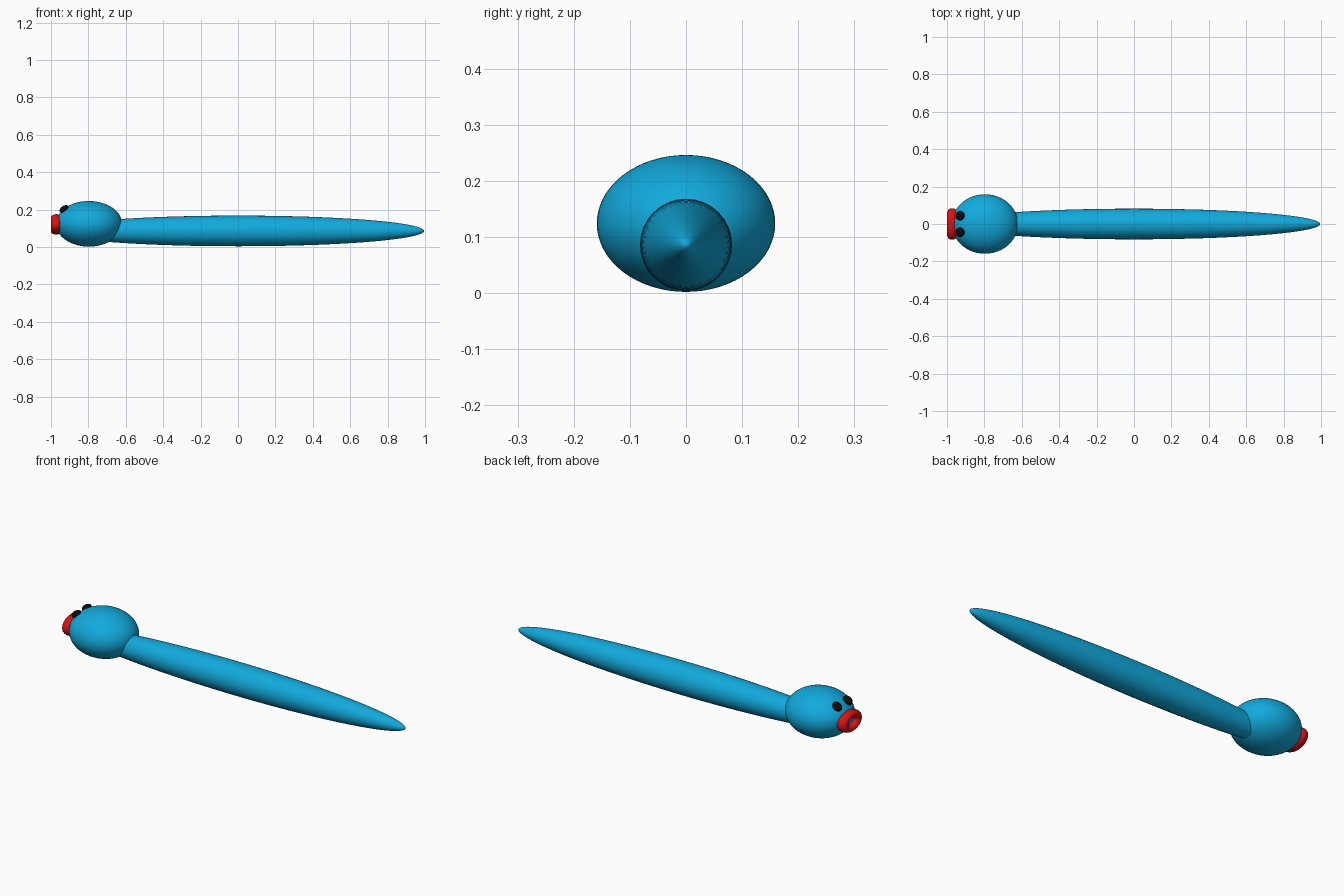
import bpy, bmesh, math
from mathutils import Matrix

if "Cube" in bpy.data.objects:
    bpy.data.objects.remove(bpy.data.objects["Cube"])


def material(name, rgb):
    m = bpy.data.materials.new(name)
    m.diffuse_color = (*rgb, 1)
    m.use_nodes = True
    m.node_tree.nodes["Principled BSDF"].inputs["Base Color"].default_value = m.diffuse_color
    return m


BLUE = material("bright_blue", (0.006, 0.40, 0.72))
RED = material("red", (0.70, 0.006, 0.006))
BLACK = material("black", (0.004, 0.004, 0.004))


def finish(name, bm, mat, matrix=Matrix()):
    """Turn a bmesh into a smooth, single-colour object."""
    bm.transform(matrix)
    bmesh.ops.recalc_face_normals(bm, faces=bm.faces)
    for f in bm.faces:
        f.smooth = True
    me = bpy.data.meshes.new(name)
    bm.to_mesh(me)
    bm.free()
    me.materials.append(mat)
    ob = bpy.data.objects.new(name, me)
    bpy.context.collection.objects.link(ob)
    return ob


def ellipsoid(name, centre, radii, mat, tilt=0.0, segs=32, rings=20):
    bm = bmesh.new()
    bmesh.ops.create_uvsphere(bm, u_segments=segs, v_segments=rings, radius=1)
    place = Matrix.Translation(centre) @ Matrix.Rotation(tilt, 4, 'Y')
    return finish(name, bm, mat, place @ Matrix.Diagonal((*radii, 1)))


# Head and eyes
ellipsoid("head", (-0.797, 0, 0.124), (0.177, 0.159, 0.122), BLUE, segs=48, rings=32)
for side, y in (("left", -0.044), ("right", 0.044)):
    ellipsoid(side + "_eye", (-0.930, y, 0.203), (0.027, 0.025, 0.017),
              BLACK, math.radians(-35), 20, 12)

# Long tapering body: a lathed ellipse that starts inside the head
bm = bmesh.new()
SEGS, RINGS = 32, 40
start = math.acos(-0.80 / 0.995)
loops = []
for i in range(RINGS):
    t = start * (1 - i / RINGS)
    x, r = 0.995 * math.cos(t), 0.082 * math.sin(t)
    loops.append([bm.verts.new((x, r * math.cos(a), 0.086 + r * math.sin(a)))
                  for a in (2 * math.pi * k / SEGS for k in range(SEGS))])
for a, b in zip(loops, loops[1:]):
    for k in range(SEGS):
        n = (k + 1) % SEGS
        bm.faces.new((a[k], a[n], b[n], b[k]))
bm.faces.new(loops[0])
tip = bm.verts.new((0.995, 0, 0.086))
for k in range(SEGS):
    bm.faces.new((loops[-1][k], loops[-1][(k + 1) % SEGS], tip))
finish("body", bm, BLUE)

# Open mouth: an oval ring of lips facing -x
bm = bmesh.new()
MAJ, MIN = 40, 16
lips = []
for i in range(MAJ):
    u = 2 * math.pi * i / MAJ
    ring = []
    for j in range(MIN):
        v = 2 * math.pi * j / MIN
        d = 0.058 + 0.026 * math.cos(v)
        ring.append(bm.verts.new((-0.972 + 0.028 * math.sin(v),
                                  d * math.cos(u), 0.121 + 0.65 * d * math.sin(u))))
    lips.append(ring)
for i in range(MAJ):
    a, b = lips[i], lips[(i + 1) % MAJ]
    for j in range(MIN):
        n = (j + 1) % MIN
        bm.faces.new((a[j], b[j], b[n], a[n]))
finish("lips", bm, RED)
